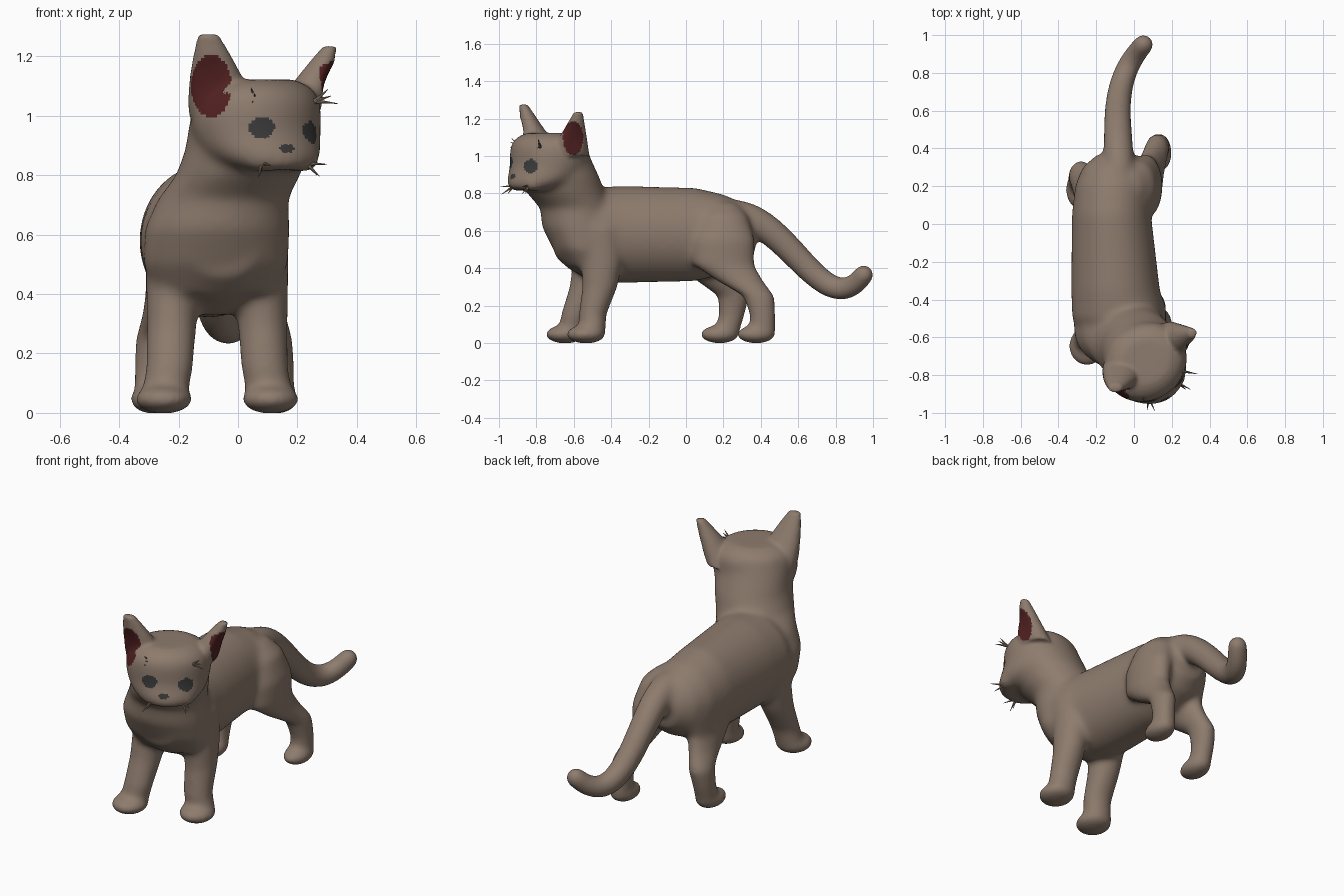
import bpy, bmesh, math, random
from mathutils import Matrix, Vector
from mathutils.geometry import interpolate_bezier

cube = bpy.data.objects.get("Cube")
if cube:
    bpy.data.objects.remove(cube, do_unlink=True)


def material(name, rgb):
    mat = bpy.data.materials.new(name)
    mat.use_nodes = True
    color = (*rgb, 1)
    mat.diffuse_color = color
    bsdf = next(node for node in mat.node_tree.nodes if node.type == 'BSDF_PRINCIPLED')
    bsdf.inputs["Base Color"].default_value = color
    return mat


FUR = material("brown fur", (0.27, 0.2, 0.155))
INNER_EAR = material("dark red inner ear", (0.085, 0.015, 0.015))
DARK = material("charcoal eyes and nose", (0.043, 0.043, 0.043))

HEAD = Vector((0.06, -0.73, 0.97))
YAW = math.radians(35)
FACING = Matrix.Rotation(YAW, 3, 'Z') @ Vector((0, -1, 0))
UP = Vector((0, 0, 1))


def loft(bm, stations, axis='Z', yaw=0, sides=32):
    """Skin elliptical rings; a station is a centre, a half width and a half depth."""
    turn = Matrix.Rotation(yaw, 3, 'Z')
    rings = []
    for center, width, depth in stations:
        ring = []
        for i in range(sides):
            angle = math.tau * i / sides
            u, v = width * math.cos(angle), depth * math.sin(angle)
            offset = Vector((u, v, 0)) if axis == 'Z' else Vector((u, 0, v))
            ring.append(bm.verts.new(Vector(center) + turn @ offset))
        rings.append(ring)
    faces = [bm.faces.new(rings[0]), bm.faces.new(rings[-1])]
    for low, high in zip(rings, rings[1:]):
        for i in range(sides):
            j = (i + 1) % sides
            faces.append(bm.faces.new((low[i], low[j], high[j], high[i])))
    bmesh.ops.recalc_face_normals(bm, faces=faces)


def ellipsoid(bm, center, radii, yaw=0):
    matrix = (Matrix.Translation(center) @ Matrix.Rotation(yaw, 4, 'Z')
              @ Matrix.Diagonal((*radii, 1)))
    bmesh.ops.create_uvsphere(bm, u_segments=24, v_segments=14, radius=1, matrix=matrix)


def leg(bm, stations, paw_width, mirror=None, stride=0):
    """A leg and its paw; stride swings the foot while the hip stays in place."""
    rings = []
    for (x, y, z), width, depth in stations:
        if mirror:
            x = 2 * mirror - x
        rings.append((Vector((x, y + stride * (1 - z / 0.7), z)), width, depth))
    loft(bm, rings)
    foot = rings[-1][0]
    ellipsoid(bm, (foot.x, foot.y - 0.035, 0.046), (paw_width, 0.108, 0.05))


def ear(bm, base, tip, width, depth, steps=8):
    """An ear that narrows slowly in width and quickly in thickness."""
    rings = []
    for i in range(steps + 1):
        t = i / steps
        center = Vector(base).lerp(Vector(tip), t)
        rings.append((center, width * (1 - 0.7 * t ** 1.5), depth * (1 - 0.78 * t)))
    loft(bm, rings)


def fuse(obj, voxel, iterations):
    """Merge overlapping solids into one soft skin."""
    remesh = obj.modifiers.new("merge", 'REMESH')
    remesh.mode = 'VOXEL'
    remesh.voxel_size = voxel
    soften = obj.modifiers.new("soften", 'SMOOTH')
    soften.factor = 0.5
    soften.iterations = iterations
    bpy.context.view_layer.update()
    graph = bpy.context.evaluated_depsgraph_get()
    mesh = bpy.data.meshes.new_from_object(obj.evaluated_get(graph))
    obj.modifiers.clear()
    obj.data = mesh


def new_object(name, bm):
    mesh = bpy.data.meshes.new(name)
    bm.to_mesh(mesh)
    bm.free()
    obj = bpy.data.objects.new(name, mesh)
    bpy.context.collection.objects.link(obj)
    return obj


bm = bmesh.new()

# Torso, chest to rump, gently bent sideways
torso = [(-0.7, 0.13, 0.12), (-0.62, 0.21, 0.19), (-0.5, 0.25, 0.25), (-0.35, 0.235, 0.26),
         (0.05, 0.21, 0.25), (0.2, 0.2, 0.215), (0.3, 0.17, 0.17), (0.37, 0.1, 0.1)]
loft(bm, [((-0.075 - 0.045 * math.cos(3 * y), y, 0.58), w, h) for y, w, h in torso], axis='Y')

# Neck, flowing into the throat and the back of the head
loft(bm, [((-0.08, -0.53, 0.4), 0.2, 0.1), ((-0.075, -0.55, 0.5), 0.245, 0.16),
          ((-0.07, -0.57, 0.62), 0.245, 0.2), ((-0.05, -0.58, 0.72), 0.22, 0.2),
          ((0, -0.64, 0.8), 0.21, 0.21), ((0.03, -0.67, 0.88), 0.21, 0.21),
          ((0.05, -0.7, 1), 0.21, 0.185), ((0.06, -0.71, 1.09), 0.19, 0.16)])

# Head, a rounded block with a narrow jaw that pushes forward
skull = []
for i in range(1, 20):
    t = i / 10 - 1
    size = math.sqrt(1 - t ** 4)
    jaw = min(t, 0)
    center = HEAD + UP * 0.17 * t + FACING * 0.12 * jaw ** 2
    skull.append((center, 0.228 * size * (1 + 0.15 * jaw), 0.205 * size))
loft(bm, skull, yaw=YAW)

# Muzzle pads
for center in ((0.08, -0.9, 0.85), (0.22, -0.82, 0.85)):
    ellipsoid(bm, center, (0.06, 0.05, 0.04), YAW)

# Legs, the right ones stepping forward
front_leg = [((0.07, -0.47, 0.62), 0.1, 0.13), ((0.08, -0.45, 0.43), 0.09, 0.11),
             ((0.083, -0.46, 0.3), 0.085, 0.095), ((0.09, -0.5, 0.15), 0.08, 0.075),
             ((0.11, -0.5, 0.05), 0.08, 0.07)]
hind_leg = [((-0.02, 0.2, 0.75), 0.05, 0.07), ((0.02, 0.2, 0.68), 0.09, 0.13),
            ((0.06, 0.2, 0.55), 0.09, 0.17), ((0.07, 0.2, 0.42), 0.08, 0.165),
            ((0.09, 0.28, 0.34), 0.07, 0.13), ((0.12, 0.39, 0.25), 0.065, 0.085),
            ((0.13, 0.41, 0.15), 0.06, 0.07), ((0.13, 0.41, 0.05), 0.06, 0.07)]
leg(bm, front_leg, 0.1)
leg(bm, front_leg, 0.1, mirror=-0.07, stride=-0.12)
leg(bm, hind_leg, 0.075)
leg(bm, hind_leg, 0.075, mirror=-0.08, stride=-0.21)

# Tail, overlapping balls along a curve with a lifted tip
path = [Vector(p) for p in ((-0.08, 0.27, 0.68), (-0.08, 0.55, 0.66),
                            (-0.13, 0.75, 0.09), (0.05, 0.95, 0.365))]
balls = interpolate_bezier(*path, 50)
for i, point in enumerate(balls):
    radius = 0.085 - 0.03 * i / len(balls)
    ellipsoid(bm, point, [radius] * 3)

body = new_object("body", bm)
fuse(body, 0.011, 30)

# Ears, merged after the body is softened so they stay crisp
bm = bmesh.new()
bm.from_mesh(body.data)
ear(bm, (-0.05, -0.765, 1), (-0.1, -0.87, 1.275), 0.115, 0.105)
ear(bm, (0.19, -0.625, 1), (0.31, -0.575, 1.235), 0.08, 0.11)
bm.to_mesh(body.data)
bm.free()
fuse(body, 0.01, 6)

# Oval markings: side seen from (x or y), centre, half sizes, material slot
MARKS = [('x', -0.09, 1.1, 0.068, 0.105, 1), ('y', -0.603, 1.095, 0.055, 0.09, 1),
         ('x', 0.08, 0.96, 0.043, 0.037, 2), ('y', -0.83, 0.945, 0.037, 0.036, 2),
         ('x', 0.165, 0.89, 0.025, 0.014, 2)]


def marking(p, normal):
    """Return the slot at a point and how deep inside its oval it lies."""
    for side, u, z, half_u, half_z, slot in MARKS:
        if side == 'x':
            along, visible = p.x, p.y < -0.7 and normal.y < -0.05
        else:
            along, visible = p.y, p.x > 0.2 and normal.x > 0.1
        depth = 1 - ((along - u) / half_u) ** 2 - ((p.z - z) / half_z) ** 2
        if visible and normal.z < 0.6 and depth > 0:
            return slot, depth
    return 0, 0


# Colour the markings and hollow the ears
for mat in (FUR, INNER_EAR, DARK):
    body.data.materials.append(mat)
bm = bmesh.new()
bm.from_mesh(body.data)
bm.normal_update()
for face in bm.faces:
    face.smooth = True
    face.material_index = marking(face.calc_center_median(), face.normal)[0]
for vert in bm.verts:
    slot, depth = marking(vert.co, vert.normal)
    if slot == 1:
        vert.co -= vert.normal * 0.016 * depth
bm.to_mesh(body.data)
bm.free()

# Whiskers, small tufts on the brows and muzzle
random.seed(4)
bm = bmesh.new()
for root in ((0.06, -0.89, 1.05), (0.26, -0.78, 1.05), (0.08, -0.92, 0.84), (0.23, -0.84, 0.84)):
    root = Vector(root)
    outward = (root - HEAD).normalized()
    for lift in (-0.5, 0, 0.5):
        sway = Vector((random.uniform(-0.4, 0.4), 0, lift))
        aim = (outward + sway).normalized()
        length = random.uniform(0.06, 0.1)
        turn = aim.to_track_quat('Z', 'Y').to_matrix().to_4x4()
        bmesh.ops.create_cone(bm, segments=8, radius1=0.009, radius2=0.001, cap_ends=True,
                              depth=length, matrix=Matrix.Translation(root + aim * length / 3) @ turn)
whiskers = new_object("whiskers", bm)
whiskers.data.materials.append(FUR)
